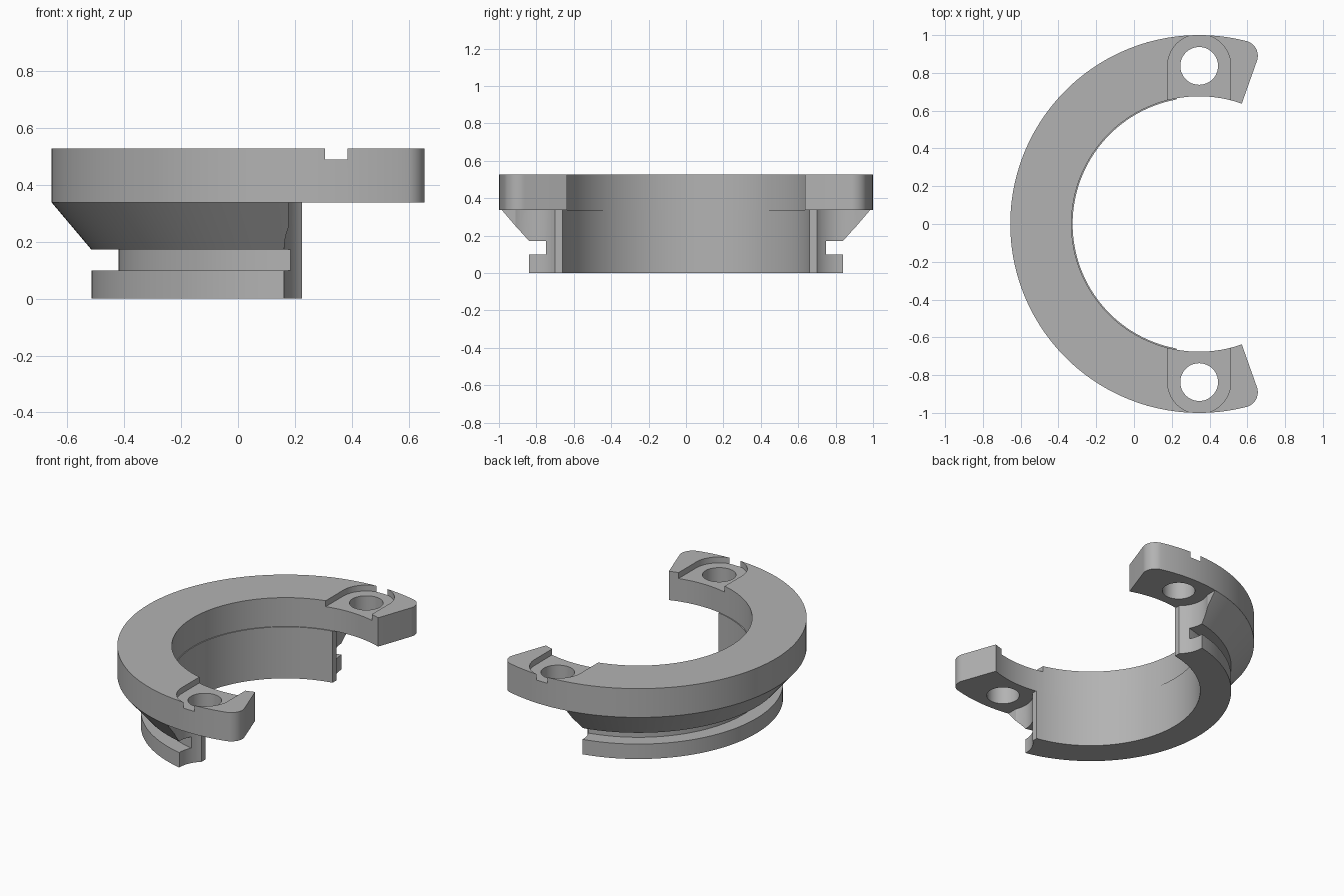
import bpy, bmesh
from math import cos, sin, asin, radians, pi

if "Cube" in bpy.data.objects:
    bpy.data.objects.remove(bpy.data.objects["Cube"], do_unlink=True)

CX = 0.345                       # ring axis, x
Z_MID, Z_TOP = 0.338, 0.527      # underside and top of the flange
R_OUT, R_IN = 1.0, 0.676
HOLE_Y = 0.837

grey = bpy.data.materials.new("grey")
grey.use_nodes = True
grey.diffuse_color = (0.45, 0.45, 0.45, 1)
grey.node_tree.nodes["Principled BSDF"].inputs["Base Color"].default_value = (0.45, 0.45, 0.45, 1)


def arc(cx, cy, r, a0, a1, n):
    """Points on an arc, angles in radians."""
    return [(cx + r * cos(a0 + (a1 - a0) * i / n), cy + r * sin(a0 + (a1 - a0) * i / n))
            for i in range(n + 1)]


def finish(name, bm):
    bmesh.ops.recalc_face_normals(bm, faces=bm.faces)
    mesh = bpy.data.meshes.new(name)
    bm.to_mesh(mesh)
    bm.free()
    mesh.materials.append(grey)
    obj = bpy.data.objects.new(name, mesh)
    bpy.context.collection.objects.link(obj)
    return obj


def prism(name, outline, z0, z1):
    bm = bmesh.new()
    face = bm.faces.new([bm.verts.new((x, y, z0)) for x, y in outline])
    ext = bmesh.ops.extrude_face_region(bm, geom=[face])
    verts = [v for v in ext["geom"] if isinstance(v, bmesh.types.BMVert)]
    bmesh.ops.translate(bm, verts=verts, vec=(0, 0, z1 - z0))
    return finish(name, bm)


def lathe(name, profile, steps=160):
    """Revolve a closed (radius, z) profile round the ring axis."""
    bm = bmesh.new()
    rings = []
    for i in range(steps):
        a = 2 * pi * i / steps
        rings.append([bm.verts.new((CX + r * cos(a), r * sin(a), z)) for r, z in profile])
    n = len(profile)
    for i in range(steps):
        p, q = rings[i], rings[(i + 1) % steps]
        for j in range(n):
            k = (j + 1) % n
            bm.faces.new((p[j], q[j], q[k], p[k]))
    return finish(name, bm)


def rect(x0, x1, y0, y1):
    return [(x0, y0), (x1, y0), (x1, y1), (x0, y1)]


def cut(obj, cutters):
    """Subtract the cutters, then remove them."""
    bpy.context.view_layer.objects.active = obj
    for c in cutters:
        c.hide_render = True
        mod = obj.modifiers.new("cut", "BOOLEAN")
        mod.operation, mod.solver, mod.object = "DIFFERENCE", "EXACT", c
        bpy.ops.object.modifier_apply(modifier=mod.name)
        bpy.data.objects.remove(c, do_unlink=True)


def smooth(obj):
    bpy.ops.object.select_all(action="DESELECT")
    obj.select_set(True)
    bpy.context.view_layer.objects.active = obj
    bpy.ops.object.shade_smooth_by_angle(angle=radians(25))


# Flange: open ring with radial ends and rounded outer corners
END, FIL = radians(70.5), 0.08
tilt = END + asin(FIL / (R_OUT - FIL))
fx, fy = CX + (R_OUT - FIL) * cos(tilt), (R_OUT - FIL) * sin(tilt)
corner = arc(fx, fy, FIL, END - pi / 2, tilt, 12)
outline = corner[:-1] + arc(CX, 0, R_OUT, tilt, 2 * pi - tilt, 130)
outline += [(x, -y) for x, y in reversed(corner[:-1])]
outline += arc(CX, 0, R_IN, 2 * pi - END, END, 110)
flange = prism("flange", outline, Z_MID, Z_TOP)

# Screw pockets and through holes
cutters = []
for s in (1, -1):
    slot = arc(CX, HOLE_Y, 0.167, 0, pi, 48) + [(CX - 0.167, 0.5), (CX + 0.167, 0.5)]
    cutters.append(prism("pocket_cutter", [(x, s * y) for x, y in slot], 0.488, 0.7))
    hole = arc(CX, s * HOLE_Y, 0.1, 0, 2 * pi, 48)[:-1]
    cutters.append(prism("hole_cutter", hole, 0.2, 0.7))
cut(flange, cutters)
smooth(flange)

# Grooved collar: base lip, groove and cone under the flange
collar = lathe("grooved_collar", [
    (0.67, 0), (0.86, 0), (0.86, 0.098), (0.765, 0.098),
    (0.765, 0.172), (0.86, 0.172), (R_OUT, Z_MID), (0.67, Z_MID)])

# Collar ends: flat faces plus round clearance for the screws
cutters = [prism("end_cutter", rect(0.225, 2, -2, 2), -0.2, 0.6)]
for s in (1, -1):
    round_cut = arc(CX, s * HOLE_Y, 0.183, 0, 2 * pi, 64)[:-1]
    cutters.append(prism("clearance_cutter", round_cut, -0.2, 0.6))
    y0, y1 = sorted((s * 0.91, s * 1.2))
    cutters.append(prism("side_cutter", rect(0.178, 0.5, y0, y1), -0.2, 0.6))
cut(collar, cutters)
smooth(collar)
